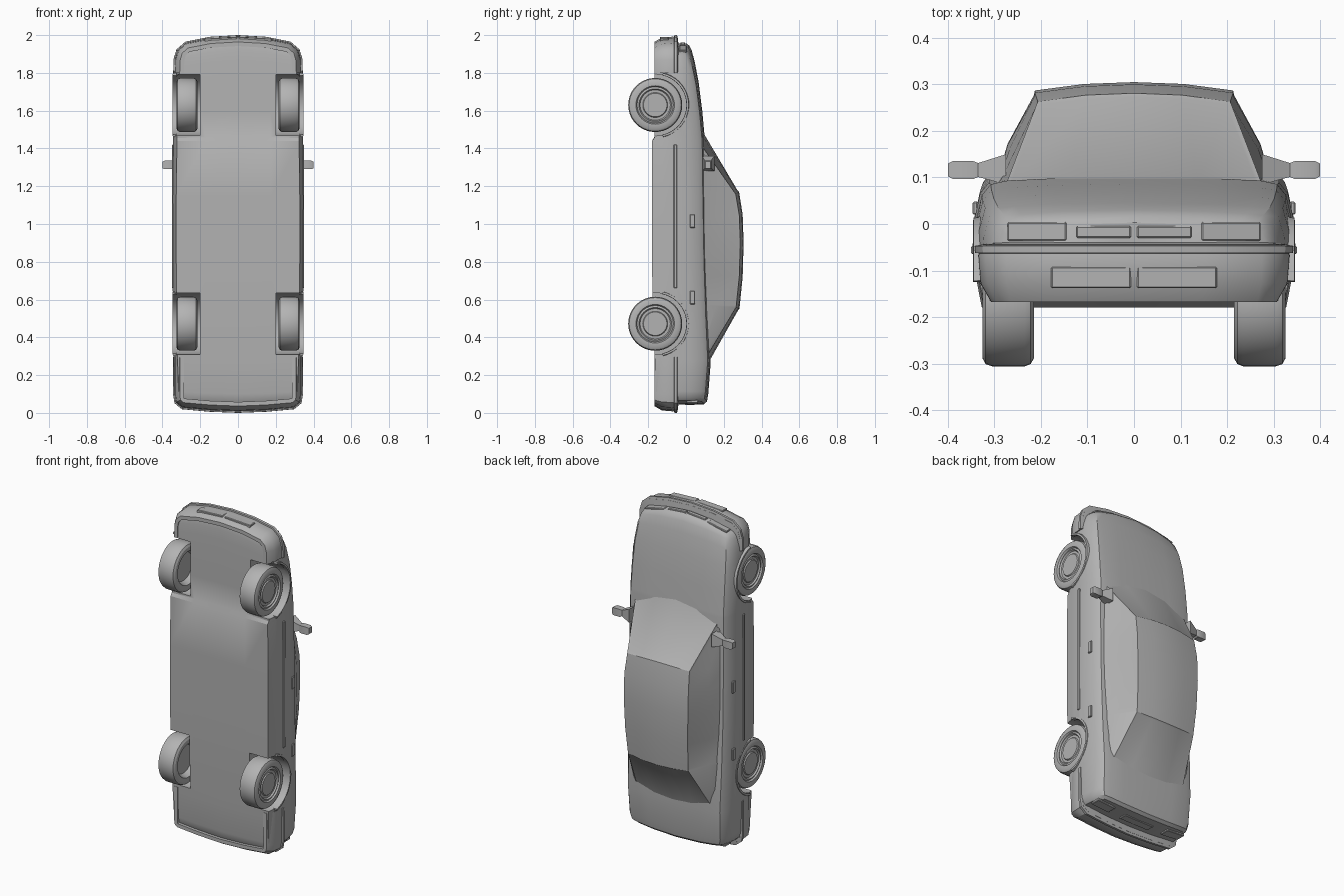
import bpy, bmesh, math
from mathutils import Vector

cube = bpy.data.objects.get("Cube")
if cube:
    bpy.data.objects.remove(cube, do_unlink=True)

grey = bpy.data.materials.new("plain_grey")
grey.use_nodes = True
grey.diffuse_color = (0.45, 0.45, 0.45, 1)
grey.node_tree.nodes["Principled BSDF"].inputs["Base Color"].default_value = (0.45, 0.45, 0.45, 1)


def finish(name, bm, angle=32):
    bmesh.ops.recalc_face_normals(bm, faces=bm.faces[:])
    me = bpy.data.meshes.new(name)
    bm.to_mesh(me)
    bm.free()
    me.materials.append(grey)
    ob = bpy.data.objects.new(name, me)
    bpy.context.collection.objects.link(ob)
    smooth(ob, angle)
    return ob


def smooth(ob, angle=32):
    bpy.ops.object.select_all(action='DESELECT')
    ob.select_set(True)
    bpy.context.view_layer.objects.active = ob
    bpy.ops.object.shade_smooth_by_angle(angle=math.radians(angle))


def loft(rings, strip_caps=False):
    """Skin closed rings; faces are returned by (station, segment)."""
    bm = bmesh.new()
    vs = [[bm.verts.new(p) for p in r] for r in rings]
    n = len(rings[0])
    faces = {}
    for i in range(len(vs) - 1):
        for j in range(n):
            k = (j + 1) % n
            faces[i, j] = bm.faces.new((vs[i][j], vs[i][k], vs[i + 1][k], vs[i + 1][j]))
    for r in (vs[0], vs[-1]):
        if strip_caps:   # cap in vertical strips so a bowed end stays smooth
            h = n // 2
            bm.faces.new((r[0], r[1], r[h - 1], r[h]))
            bm.faces.new(r[1:h])
            bm.faces.new((r[n - 1], r[0], r[h], r[h + 1]))
            bm.faces.new(r[h + 1:n])
        else:
            bm.faces.new(r)
    bmesh.ops.recalc_face_normals(bm, faces=bm.faces[:])
    return bm, faces


def section(half, z, w, bow):
    """Mirror a half outline and bow it along the length."""
    full = half + [(-x, y) for x, y in half[-2:0:-1]]
    return [(x, y, z - bow * (x / w) ** 2) for x, y in full]


def box(name, centre, size, turn=0.0, bevel=0.003):
    bm = bmesh.new()
    bmesh.ops.create_cube(bm, size=1)
    bmesh.ops.scale(bm, vec=size, verts=bm.verts)
    bmesh.ops.bevel(bm, geom=bm.edges[:], offset=bevel, segments=1, affect='EDGES')
    ob = finish(name, bm)
    ob.location = centre
    ob.rotation_euler = (0, turn, 0)
    return ob


# Main body: stations of length, floor, top, half width, bow
body_rings = []
for z, f, t, w, bow in [
        (0.045, -0.14, 0.092, 0.312, -0.02), (0.06, -0.15, 0.108, 0.325, -0.02),
        (0.10, -0.158, 0.115, 0.335, -0.015), (0.27, -0.165, 0.128, 0.34, -0.01),
        (0.50, -0.175, 0.118, 0.344, 0), (0.80, -0.18, 0.108, 0.347, 0),
        (1.15, -0.18, 0.102, 0.347, 0), (1.44, -0.18, 0.098, 0.343, 0),
        (1.46, -0.168, 0.096, 0.343, 0.005), (1.60, -0.168, 0.083, 0.341, 0.01),
        (1.75, -0.167, 0.064, 0.336, 0.02), (1.86, -0.165, 0.043, 0.326, 0.035),
        (1.92, -0.163, 0.027, 0.312, 0.045), (1.945, -0.16, 0.014, 0.302, 0.05),
        (1.955, -0.158, 0.0, 0.293, 0.05)]:
    half = [(0, f), (w / 2, f), (w - 0.02, f)]
    half += [(w - d, f + k * (t - f)) for d, k in
             ((0.009, 0.2), (0, 0.45), (0.003, 0.66), (0.016, 0.87), (0.035, 0.955))]
    half += [(w - 0.07, t - 0.005), (w / 2, t), (0, t + 0.003)]
    body_rings.append(section(half, z, w, bow))
bm, _ = loft(body_rings, True)
body = finish("body", bm)

WHEEL_Z = (0.472, 1.63)


def wheel_ring(x, r, y, z, n=40):
    return [(x, y + r * math.cos(a * math.tau / n), z + r * math.sin(a * math.tau / n)) for a in range(n)]


# Wheel wells cut out of the body
for z in WHEEL_Z:
    for s in (1, -1):
        bm, _ = loft([wheel_ring(s * x, 0.163, -0.158, z) for x in (0.2, 0.45)])
        cutter = finish("well_cutter", bm)
        cutter.hide_render = True
        mod = body.modifiers.new("well", 'BOOLEAN')
        mod.operation = 'DIFFERENCE'
        mod.solver = 'EXACT'
        mod.object = cutter
        bpy.context.view_layer.objects.active = body
        bpy.ops.object.modifier_apply(modifier=mod.name)
        bpy.data.objects.remove(cutter, do_unlink=True)
smooth(body)

# Cabin: stations of length, roof height, roof half width, base half width, bow
cabin_rings = []
for z, t, a, b, bow in [
        (0.27, 0.122, 0.25, 0.285, -0.03), (0.55, 0.28, 0.2, 0.302, -0.02),
        (0.72, 0.297, 0.208, 0.306, -0.01), (0.90, 0.302, 0.213, 0.308, 0),
        (1.05, 0.297, 0.213, 0.308, 0.01), (1.17, 0.278, 0.207, 0.306, 0.025),
        (1.49, 0.088, 0.28, 0.298, 0.07)]:
    base = 0.06
    half = [(0, base), (b, base), ((a + b) / 2 + 0.014, (t - 0.015 + base) / 2),
            (a, t - 0.015), (a / 2, t - 0.001), (0, t + 0.003)]
    cabin_rings.append(section(half, z, b, bow))
bm, faces = loft(cabin_rings, True)
# Glass areas: windscreen, rear window and the two sides
for stations, segs in (((5,), (3, 4, 5, 6)), ((0,), (3, 4, 5, 6)),
                       ((1, 2, 3, 4, 5), (1, 2)), ((1, 2, 3, 4, 5), (7, 8))):
    bmesh.ops.inset_region(bm, faces=[faces[i, j] for i in stations for j in segs],
                           thickness=0.01, depth=-0.003, use_even_offset=True)
finish("cabin", bm, 25)


# Bumpers and their rub strips, swept round the ends
def sweep(name, path, profile):
    pts = [Vector(p) for p in path + [(-x, z) for x, z in path[-2::-1]]]
    rings = []
    for i, p in enumerate(pts):
        t = (pts[min(i + 1, len(pts) - 1)] - pts[max(i - 1, 0)]).normalized()
        nrm = Vector((t.y, -t.x))
        if nrm.x * p.x + nrm.y * (p.y - 1) < 0:
            nrm = -nrm
        rings.append([(p.x - s * nrm.x, y, p.y - s * nrm.y) for s, y in profile])
    bm, _ = loft(rings)
    finish(name, bm)


front_path = [(0.335, 1.80), (0.334, 1.87), (0.319, 1.92), (0.275, 1.958), (0.15, 1.983), (0, 1.992)]
rear_path = [(0.335, 0.295), (0.336, 0.10), (0.329, 0.055), (0.295, 0.027), (0.15, 0.014), (0, 0.008)]
bumper = [(0.05, -0.168), (0.028, -0.168), (0.005, -0.128), (0, -0.068), (0.006, -0.044), (0.05, -0.038)]
strip = [(0.01, -0.064), (-0.007, -0.062), (-0.008, -0.047), (0.01, -0.044)]
for end, path in (("front", front_path), ("rear", rear_path)):
    sweep(end + "_bumper", path, bumper)
    sweep(end + "_bumper_strip", path, strip)

# Wheels: tyre and stepped rim in one turned profile
wheel_profile = [(0.25, 0.03), (0.25, 0.085), (0.217, 0.1), (0.215, 0.125), (0.222, 0.138),
                 (0.235, 0.143), (0.305, 0.143), (0.319, 0.138), (0.326, 0.125), (0.326, 0.102),
                 (0.317, 0.096), (0.322, 0.086), (0.313, 0.08), (0.313, 0.066), (0.319, 0.062), (0.319, 0.02)]

for side, s in (("left", 1), ("right", -1)):
    for end, z in zip(("rear", "front"), WHEEL_Z):
        bm, _ = loft([wheel_ring(s * x, r, -0.163, z) for x, r in wheel_profile])
        finish(f"{end}_{side}_wheel", bm)
        # Raised lip around the wheel arch
        arc = []
        for i in range(21):
            a = math.radians(-78 + 156 * i / 20)
            c, d = math.cos(a), math.sin(a)
            arc.append([(s * x, -0.158 + r * c, z + r * d) for x, r in
                        ((0.325, 0.16), (0.346, 0.161), (0.345, 0.172), (0.325, 0.175))])
        bm, _ = loft(arc)
        finish(f"{end}_{side}_arch_lip", bm)
        handle_z = 0.61 if end == "rear" else 1.015
        box(f"{end}_{side}_door_handle", (s * 0.341, 0.034, handle_z), (0.012, 0.028, 0.07))

    # Door mirror on its tapered arm
    rings = []
    for x, y0, y1, z0, z1 in [(0.275, 0.085, 0.15, 1.28, 1.36), (0.335, 0.101, 0.131, 1.297, 1.333),
                              (0.345, 0.097, 0.135, 1.29, 1.335), (0.39, 0.097, 0.135, 1.29, 1.335),
                              (0.4, 0.103, 0.13, 1.295, 1.33)]:
        rings.append([(s * x, y0, z0), (s * x, y1, z0), (s * x, y1, z1), (s * x, y0, z1)])
    bm, _ = loft(rings)
    finish(side + "_mirror", bm)

    # Side moulding, lamps, grille and lower intake
    box(side + "_side_moulding", (s * 0.345, -0.056, 1.04), (0.01, 0.018, 0.76))
    box(side + "_headlamp", (s * 0.208, -0.016, 1.927), (0.13, 0.04, 0.012), s * 0.2)
    box(side + "_grille_slot", (s * 0.065, -0.017, 1.949), (0.118, 0.026, 0.014), s * 0.09)
    box(side + "_lower_intake", (s * 0.092, -0.115, 1.976), (0.172, 0.046, 0.02), s * 0.05)
    box(side + "_tail_lamp", (s * 0.245, 0.033, 0.056), (0.12, 0.06, 0.016), -s * 0.08)
box("number_plate", (0, 0.02, 0.046), (0.2, 0.05, 0.01))
